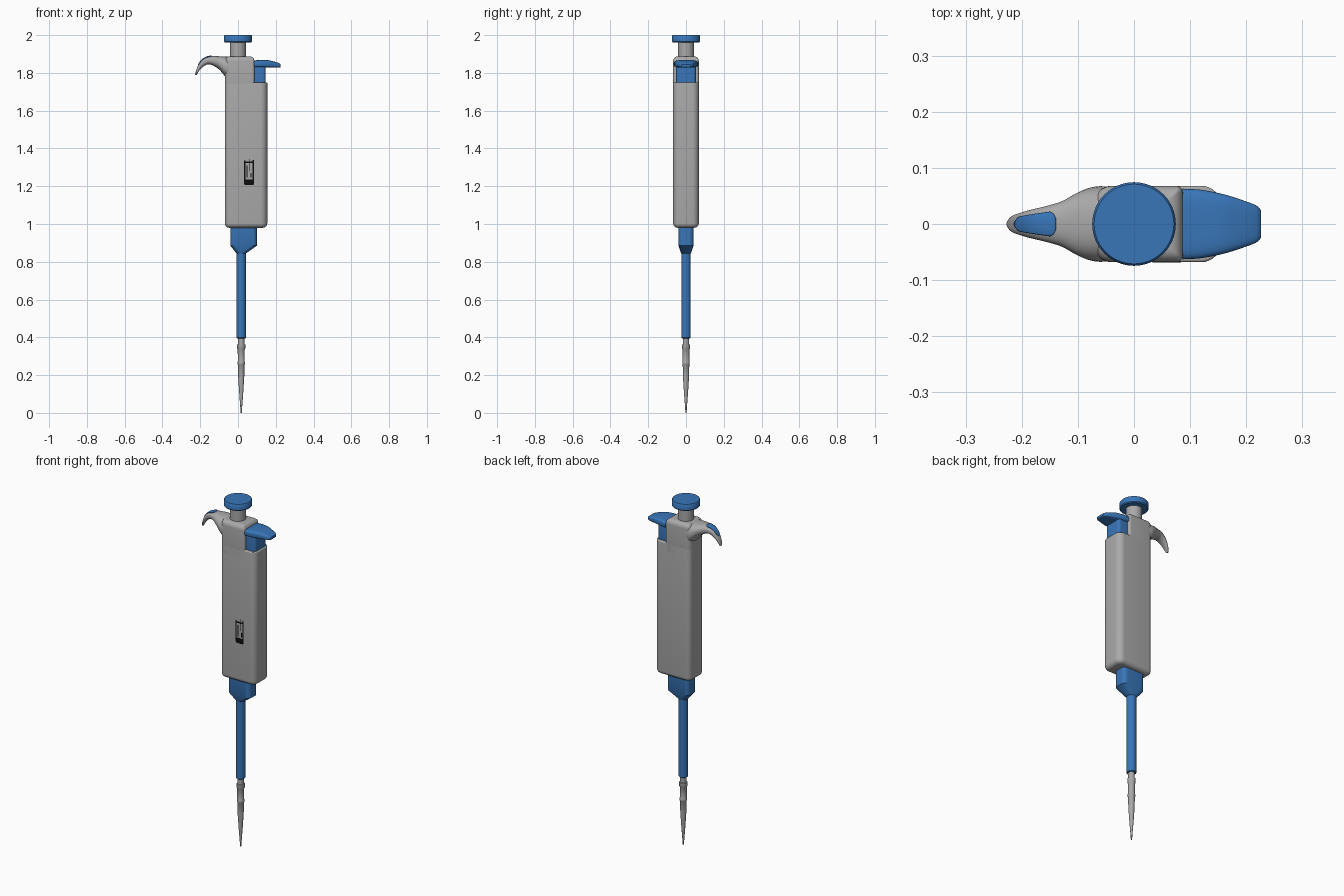
import bpy, bmesh, math
from mathutils import Vector

if "Cube" in bpy.data.objects:
    bpy.data.objects.remove(bpy.data.objects["Cube"])


def material(name, rgb):
    m = bpy.data.materials.new(name)
    m.diffuse_color = (*rgb, 1)
    m.use_nodes = True
    m.node_tree.nodes["Principled BSDF"].inputs["Base Color"].default_value = m.diffuse_color
    return m


GREY = material("body grey", (0.40, 0.40, 0.40))
BLUE = material("accent blue", (0.04, 0.18, 0.48))
BLACK = material("marking black", (0.004, 0.004, 0.004))


def make(name, rings, mat, closed=True, angle=35):
    """Skin a list of equal-length point rings; cap the ends if closed."""
    bm = bmesh.new()
    vs = [[bm.verts.new(p) for p in r] for r in rings]
    n = len(vs[0])
    for a, b in zip(vs, vs[1:]):
        for i in range(n if closed else n - 1):
            j = (i + 1) % n
            bm.faces.new((a[i], a[j], b[j], b[i]))
    if closed:
        bm.faces.new(vs[0][::-1])
        bm.faces.new(vs[-1])
    bmesh.ops.recalc_face_normals(bm, faces=bm.faces)
    me = bpy.data.meshes.new(name)
    bm.to_mesh(me)
    bm.free()
    ob = bpy.data.objects.new(name, me)
    bpy.context.collection.objects.link(ob)
    me.materials.append(mat)
    bpy.ops.object.select_all(action='DESELECT')
    ob.select_set(True)
    bpy.context.view_layer.objects.active = ob
    bpy.ops.object.shade_smooth_by_angle(angle=math.radians(angle))
    return ob


def lathe(name, profile, mat, cx=0.0, n=48):
    rings = [[(cx + r * math.cos(2 * math.pi * i / n), r * math.sin(2 * math.pi * i / n), z)
              for i in range(n)] for r, z in profile]
    return make(name, rings, mat)


def round_rect(x0, x1, hy, z, rl, rr, seg=8):
    """Horizontal rounded rectangle; rl / rr are left and right corner radii."""
    pts = []
    corners = ((x1 - rr, hy - rr, rr, 0), (x0 + rl, hy - rl, rl, 90),
               (x0 + rl, rl - hy, rl, 180), (x1 - rr, rr - hy, rr, 270))
    for cx, cy, r, a0 in corners:
        for k in range(seg + 1):
            a = math.radians(a0 + 90 * k / seg)
            pts.append((cx + r * math.cos(a), cy + r * math.sin(a), z))
    return pts


def rounded_block(name, x0, x1, hy, z0, z1, rl, rr, rb, rt, mat):
    """Upright block with rounded bottom (rb) and top (rt) edges."""
    rings = []
    for z, r, s in ((z0, rb, 1), (z1, rt, -1)):
        steps = [math.radians(90 * k / 6) for k in range(7)]
        for a in steps if s > 0 else steps[::-1]:
            d = r * (1 - math.sin(a))
            rings.append(round_rect(x0 + d, x1 - d, hy - d, z + s * r * (1 - math.cos(a)),
                                    max(rl - d, 0.003), max(rr - d, 0.003)))
    return make(name, rings, mat)


def spline(keys, t):
    """Catmull-Rom interpolation through section tuples."""
    i = min(int(t), len(keys) - 2)
    f = t - i
    p0, p1, p2, p3 = (keys[min(max(i + k, 0), len(keys) - 1)] for k in (-1, 0, 1, 2))
    return [0.5 * (2 * b + (c - a) * f + (2 * a - 5 * b + 4 * c - d) * f * f
                   + (3 * b - a - 3 * c + d) * f ** 3) for a, b, c, d in zip(p0, p1, p2, p3)]


def frame(s):
    top, bot = Vector((s[0], 0, s[1])), Vector((s[2], 0, s[3]))
    return (top + bot) / 2, (top - bot) / 2


def section_ring(s, p, n=40):
    """Superellipse through top point, bottom point and half width."""
    c, h = frame(s)
    ring = []
    for i in range(n):
        a = 2 * math.pi * (i + 0.5) / n
        co, si = math.cos(a), math.sin(a)
        ring.append(c + h * math.copysign(abs(si) ** (2 / p), si)
                    + Vector((0, s[4] * math.copysign(abs(co) ** (2 / p), co), 0)))
    return ring


def loft(name, keys, p, mat, sub=6):
    steps = (len(keys) - 1) * sub
    return make(name, [section_ring(spline(keys, k / sub), p) for k in range(steps + 1)], mat)


# Handle: long main block and raised head
rounded_block("handle", -0.07, 0.155, 0.068, 0.98, 1.75, 0.03, 0.035, 0.024, 0.005, GREY)
rounded_block("handle_head", -0.07, 0.087, 0.068, 1.70, 1.888, 0.03, 0.012, 0.001, 0.026, GREY)

# Finger hook: (top x, top z, bottom x, bottom z, half width)
hook = [(-0.03, 1.886, -0.03, 1.76, 0.066), (-0.07, 1.887, -0.066, 1.78, 0.067),
        (-0.10, 1.888, -0.097, 1.815, 0.057), (-0.13, 1.889, -0.125, 1.835, 0.041),
        (-0.16, 1.886, -0.152, 1.845, 0.032), (-0.187, 1.872, -0.175, 1.839, 0.026),
        (-0.208, 1.846, -0.196, 1.822, 0.020), (-0.222, 1.812, -0.212, 1.802, 0.014),
        (-0.227, 1.79, -0.219, 1.787, 0.007)]
loft("finger_hook", hook, 2.4, GREY)

# Blue inlay lying on top of the hook, wide towards the handle
inlay = []
for k in range(25):
    u = k / 24
    s = spline(hook, 3.3 + 2.9 * u)
    c, h = frame(s)
    half = (0.023 - 0.012 * u) * min(1, (u / 0.12 + 0.1)) ** 0.35 * min(1, (1 - u) / 0.15 + 0.05) ** 0.5
    row = []
    for j in range(17):
        y = half * (j / 8 - 1)
        lift = max(0.0, 1 - abs(y / s[4]) ** 2.4) ** (1 / 2.4)
        row.append(c + h * lift + h.normalized() * 0.0015 + Vector((0, y, 0)))
    inlay.append(row)
plate = make("hook_inlay", inlay, BLUE, closed=False)
solid = plate.modifiers.new("thickness", 'SOLIDIFY')
solid.thickness, solid.offset = 0.003, 0

# Tip ejector: thumb lever and its stem
lever = [(0.086, 1.866, 0.086, 1.828, 0.063), (0.12, 1.868, 0.12, 1.828, 0.061),
         (0.16, 1.867, 0.16, 1.828, 0.053), (0.195, 1.859, 0.195, 1.828, 0.042),
         (0.218, 1.851, 0.218, 1.828, 0.033), (0.226, 1.845, 0.226, 1.831, 0.025)]
loft("ejector_lever", lever, 4, BLUE)
rounded_block("ejector_stem", 0.08, 0.146, 0.052, 1.72, 1.84, 0.005, 0.015, 0.001, 0.001, BLUE)

# Plunger shaft and push button
lathe("plunger_shaft", [(0.042, 1.86), (0.042, 1.97)], GREY)
lathe("plunger_button", [(0.07, 1.962), (0.0745, 1.967), (0.0745, 1.995), (0.071, 2.0)], BLUE, n=64)

# Blue collar funnelling into the lower rod
CX = 0.017
make("lower_collar", [round_rect(-0.04, 0.10, 0.04, 1.0, 0.025, 0.025),
                      round_rect(-0.04, 0.10, 0.04, 0.885, 0.025, 0.025),
                      round_rect(CX - 0.026, CX + 0.026, 0.026, 0.845, 0.0255, 0.0255)], BLUE, angle=25)
lathe("lower_rod", [(0.022, 0.395), (0.025, 0.398), (0.025, 0.86)], BLUE, CX)

# Nozzle and disposable tip
lathe("nozzle", [(0.016, 0.34), (0.017, 0.40)], GREY, CX)
lathe("disposable_tip", [(0.003, 0.0), (0.005, 0.03), (0.011, 0.11), (0.016, 0.19), (0.0175, 0.255),
                         (0.0195, 0.258), (0.0195, 0.268), (0.018, 0.272), (0.0185, 0.335),
                         (0.0215, 0.34), (0.0215, 0.362), (0.017, 0.363)], GREY, CX)

# Printed volume display on the front: frame, solid foot and plain dashes
marks = [(0.033, 0.039, 1.21, 1.335), (0.078, 0.084, 1.21, 1.34), (0.033, 0.084, 1.322, 1.33),
         (0.036, 0.081, 1.206, 1.236), (0.045, 0.051, 1.245, 1.31), (0.060, 0.064, 1.28, 1.345),
         (0.066, 0.072, 1.245, 1.27)]
for i, (x0, x1, z0, z1) in enumerate(marks):
    make(f"display_mark_{i + 1}", [[(x0, y, z0), (x1, y, z0), (x1, y, z1), (x0, y, z1)]
                                   for y in (-0.067, -0.069)], BLACK)
